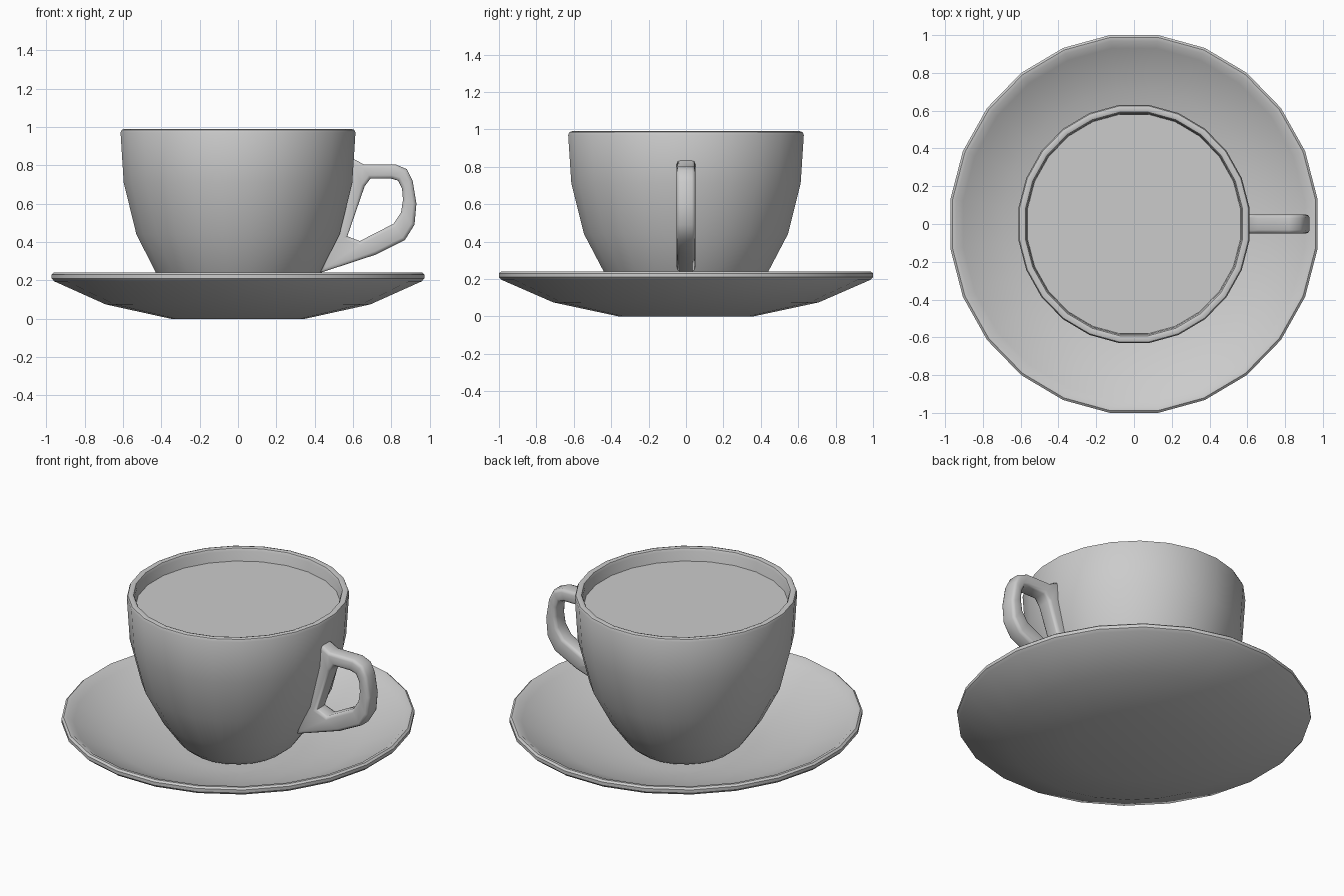
import bpy, bmesh, math

if "Cube" in bpy.data.objects:
    bpy.data.objects.remove(bpy.data.objects["Cube"])

SIDES = 24
X_SCALE = 0.972                      # the whole set is slightly oval
FLAT = 1 / math.cos(math.pi / SIDES)  # profile radii are measured to the flats


def finish(name, bm, smooth=40):
    bmesh.ops.recalc_face_normals(bm, faces=bm.faces)
    mesh = bpy.data.meshes.new(name)
    bm.to_mesh(mesh)
    bm.free()
    obj = bpy.data.objects.new(name, mesh)
    bpy.context.collection.objects.link(obj)
    bpy.ops.object.select_all(action='DESELECT')
    obj.select_set(True)
    bpy.context.view_layer.objects.active = obj
    bpy.ops.object.shade_smooth_by_angle(angle=math.radians(smooth))
    return obj


def lathe(name, profile):
    """Turn an (r, z) profile around z; both ends are closed with a flat cap."""
    bm = bmesh.new()
    rings = []
    for r, z in profile:
        ring = []
        for i in range(SIDES):
            a = 2 * math.pi * (i + 0.5) / SIDES
            ring.append(bm.verts.new((r * FLAT * X_SCALE * math.cos(a),
                                      r * FLAT * math.sin(a), z)))
        rings.append(ring)
    for lo, hi in zip(rings, rings[1:]):
        for i in range(SIDES):
            j = (i + 1) % SIDES
            bm.faces.new((lo[i], lo[j], hi[j], hi[i]))
    bm.faces.new(rings[0])
    if len(rings) > 1:
        bm.faces.new(rings[-1])
    return finish(name, bm)


# Saucer: underside, rounded rim, dished top
lathe("saucer", [(0.36, 0.0), (0.71, 0.075), (0.985, 0.195), (1.0, 0.21),
                 (1.0, 0.23), (0.988, 0.24), (0.968, 0.238), (0.93, 0.21),
                 (0.71, 0.115), (0.50, 0.065), (0.34, 0.045)])

# Cup: outer wall, rounded lip, inner wall
lathe("cup", [(0.24, 0.044), (0.29, 0.058), (0.34, 0.10), (0.44, 0.24),
              (0.545, 0.44), (0.613, 0.71), (0.63, 0.97), (0.624, 0.985),
              (0.608, 0.99), (0.592, 0.985), (0.585, 0.97), (0.57, 0.71),
              (0.505, 0.45), (0.40, 0.25), (0.30, 0.12), (0.22, 0.09)])

# Drink surface just below the lip
lathe("drink", [(0.581, 0.91)])

# Handle: slab between an outer and an inner outline in the xz plane
OUTER = [(0.59, 0.84), (0.655, 0.805), (0.82, 0.805), (0.88, 0.78), (0.91, 0.72),
         (0.93, 0.60), (0.92, 0.49), (0.87, 0.41), (0.72, 0.335), (0.43, 0.24)]
INNER = [(0.66, 0.69), (0.69, 0.73), (0.80, 0.73), (0.835, 0.72), (0.855, 0.68),
         (0.86, 0.62), (0.85, 0.555), (0.81, 0.495), (0.635, 0.405), (0.57, 0.43)]
bm = bmesh.new()
loops = [[bm.verts.new((x, y, z)) for x, z in outline]
         for outline, y in ((OUTER, -0.05), (OUTER, 0.05), (INNER, 0.05), (INNER, -0.05))]
for k in range(4):
    a, b = loops[k], loops[(k + 1) % 4]
    for i in range(len(OUTER)):
        j = (i + 1) % len(OUTER)
        bm.faces.new((a[i], a[j], b[j], b[i]))
rim = [e for e in bm.edges if any(e.verts[0] in l and e.verts[1] in l for l in loops)]
bmesh.ops.bevel(bm, geom=rim, offset=0.018, offset_type='OFFSET', segments=2,
                profile=0.5, affect='EDGES')
finish("handle", bm, 50)
